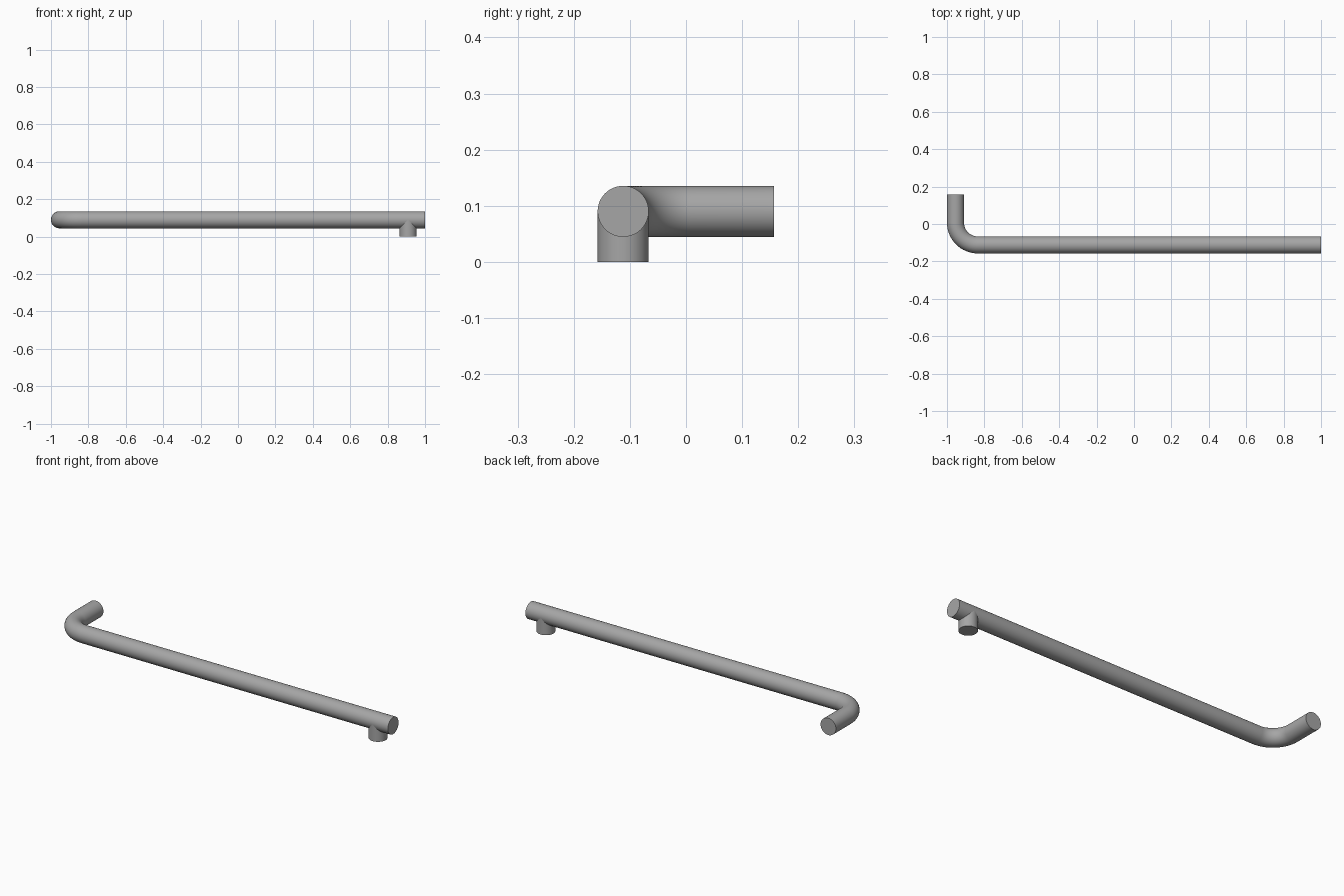
import bpy, bmesh
from math import sin, cos, pi, radians
from mathutils import Vector

cube = bpy.data.objects.get("Cube")
if cube:
    bpy.data.objects.remove(cube, do_unlink=True)

RADIUS = 0.0455
SIDES = 48
BEND = 0.12          # centreline radius of the elbow
AXIS_Y, AXIS_Z = -0.112, 0.09
LEFT_X = -1 + RADIUS

steel = bpy.data.materials.new("grey_steel")
steel.use_nodes = True
colour = (0.38, 0.38, 0.38, 1)
steel.diffuse_color = colour
steel.node_tree.nodes["Principled BSDF"].inputs["Base Color"].default_value = colour


def sweep(name, stations, side):
    """Tube through (centre, tangent) stations; side is normal to the path plane."""
    bm = bmesh.new()
    rings = []
    for centre, tangent in stations:
        across = tangent.cross(side)
        rings.append([bm.verts.new(centre + RADIUS * (cos(a) * side + sin(a) * across))
                      for a in (2 * pi * i / SIDES for i in range(SIDES))])
    for a, b in zip(rings, rings[1:]):
        for i in range(SIDES):
            j = (i + 1) % SIDES
            bm.faces.new((a[i], a[j], b[j], b[i]))
    bm.faces.new(rings[0])
    bm.faces.new(rings[-1])
    bmesh.ops.recalc_face_normals(bm, faces=bm.faces)
    mesh = bpy.data.meshes.new(name)
    bm.to_mesh(mesh)
    bm.free()
    mesh.materials.append(steel)
    obj = bpy.data.objects.new(name, mesh)
    bpy.context.collection.objects.link(obj)
    bpy.ops.object.select_all(action="DESELECT")
    obj.select_set(True)
    bpy.context.view_layer.objects.active = obj
    bpy.ops.object.shade_smooth_by_angle(angle=radians(35))
    return obj


# Long bar with a rounded elbow turning to the back
hub = Vector((LEFT_X + BEND, AXIS_Y + BEND, AXIS_Z))
stations = [(Vector((LEFT_X, 0.157, AXIS_Z)), Vector((0, -1, 0)))]
for k in range(17):
    t = pi + pi / 2 * k / 16
    stations.append((hub + BEND * Vector((cos(t), sin(t), 0)), Vector((-sin(t), cos(t), 0))))
stations.append((Vector((1, AXIS_Y, AXIS_Z)), Vector((1, 0, 0))))
sweep("bent_bar", stations, Vector((0, 0, 1)))

# Short mounting stub under the straight end
up = Vector((0, 0, 1))
sweep("mounting_stub", [(Vector((0.91, AXIS_Y, z)), up) for z in (0, AXIS_Z)], Vector((1, 0, 0)))
